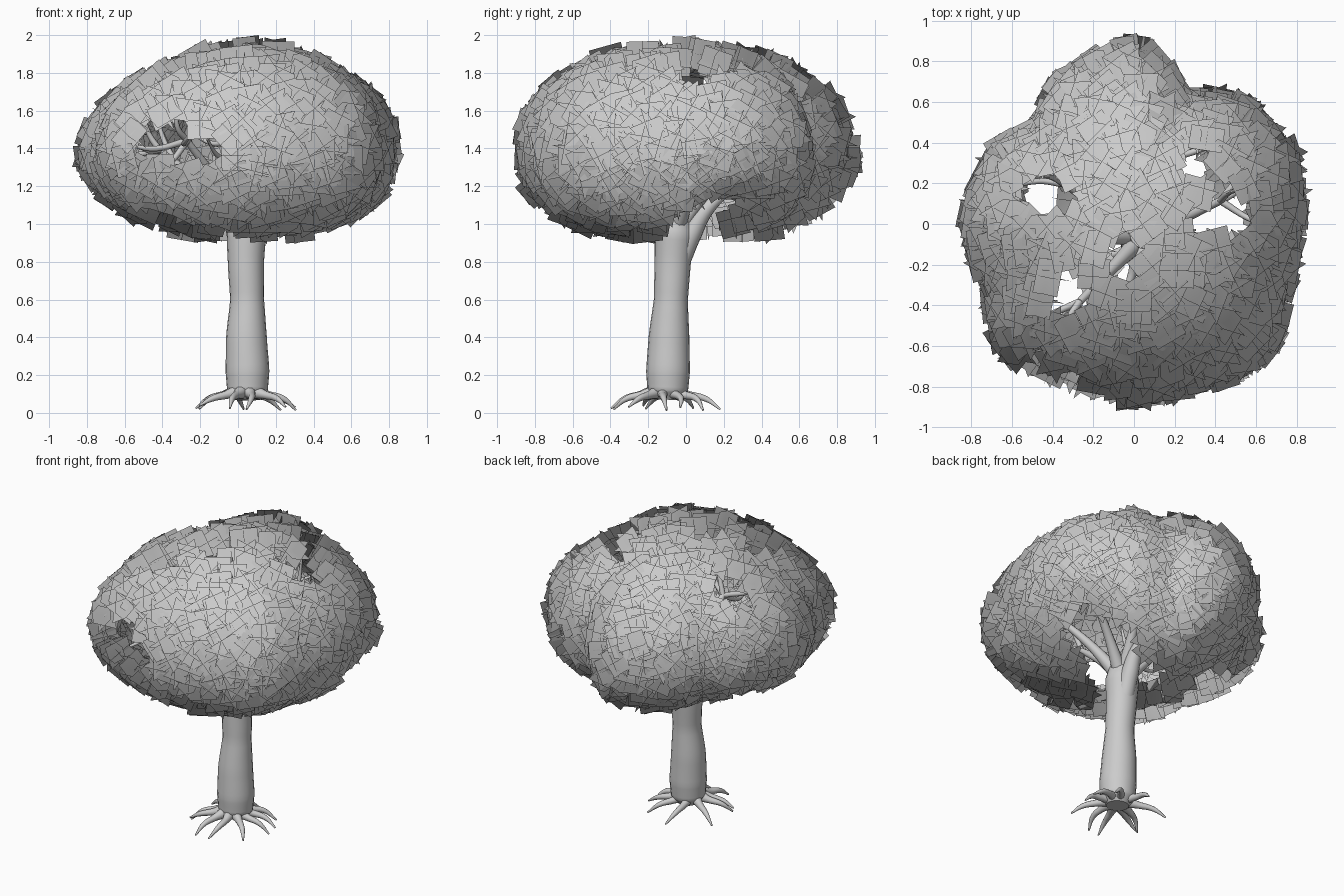
import bpy, bmesh, math, random
from mathutils import Vector, Quaternion

if "Cube" in bpy.data.objects:
    bpy.data.objects.remove(bpy.data.objects["Cube"])

random.seed(7)


def tube(name, pts, sides=3):
    """Smooth tapered tube through (x, y, z, radius) points."""
    cu = bpy.data.curves.new(name, 'CURVE')
    cu.dimensions = '3D'
    cu.bevel_depth = 1.0
    cu.bevel_resolution = sides
    cu.resolution_u = 6
    cu.use_fill_caps = True
    sp = cu.splines.new('BEZIER')
    sp.bezier_points.add(len(pts) - 1)
    for bp, p in zip(sp.bezier_points, pts):
        bp.co = p[:3]
        bp.radius = p[3]
        bp.handle_left_type = bp.handle_right_type = 'AUTO'
    ob = bpy.data.objects.new(name, cu)
    bpy.context.collection.objects.link(ob)
    bpy.ops.object.select_all(action='DESELECT')
    ob.select_set(True)
    bpy.context.view_layer.objects.active = ob
    bpy.ops.object.convert(target='MESH')
    bpy.ops.object.shade_smooth_by_angle(angle=math.radians(60))
    return ob


# Trunk, with one heavy limb leaning to the rear
tube("trunk", [(0.05, -0.10, 0.07, 0.07), (0.05, -0.097, 0.12, 0.108),
               (0.05, -0.095, 0.22, 0.116), (0.045, -0.09, 0.4, 0.108),
               (0.048, -0.08, 0.6, 0.09), (0.042, -0.07, 0.8, 0.096),
               (0.045, -0.06, 0.95, 0.105), (0.05, -0.05, 1.08, 0.07)], 8)
tube("rear_limb", [(0.05, -0.03, 0.82, 0.06), (0.06, 0.03, 0.95, 0.055),
                   (0.07, 0.11, 1.08, 0.04), (0.05, 0.25, 1.2, 0.02)], 5)

# Roots: arch out of the trunk base and dip to the ground
for i in range(10):
    a = 2 * math.pi * i / 10 + random.uniform(-0.12, 0.12)
    reach = random.uniform(0.26, 0.31)
    bend = random.uniform(-0.35, 0.35)
    end = random.uniform(0.012, 0.045)
    pts = []
    for t, z, r in ((0.22, 0.11, 0.035), (0.45, 0.095, 0.022),
                    (0.75, 0.075, 0.016), (1.0, end, 0.005)):
        b = a + bend * t * t
        pts.append((0.04 + reach * t * math.cos(b), -0.12 + reach * t * math.sin(b), z, r))
    tube("root_%d" % (i + 1), pts)

# Crown outline seen from above: radius every 22.5 degrees, starting at +x
OUTLINE = [0.84, 0.88, 0.84, 0.71, 0.91, 0.84, 0.71, 0.81,
           0.85, 0.81, 0.93, 0.91, 0.90, 0.90, 0.94, 0.83]
MID = 1.37


def crown(theta, phi, inset=0.06):
    """Point on the domed crown surface."""
    f = (theta / (2 * math.pi) * 16) % 16
    i, t = int(f), f % 1
    t = t * t * (3 - 2 * t)
    rad = OUTLINE[i] * (1 - t) + OUTLINE[(i + 1) % 16] * t - inset
    deg = math.degrees(theta) % 360
    if phi > 0:
        h = 0.60 - inset
    else:       # the right rear side hangs less deep
        h = 0.47 - inset - 0.2 * math.exp(-((deg - 24) / 22) ** 2)
    c, s = max(math.cos(phi), 0), math.sin(phi)
    h *= 1 - 0.25 * c * max(0, -math.cos(theta))    # flatter towards the left
    rad *= c ** (0.95 if phi > 0 else 0.8)
    return Vector((rad * math.cos(theta), rad * math.sin(theta),
                   MID + h * math.copysign(abs(s) ** 0.92, s)))


# Branches: limbs fanning out to the crown, each with forked twigs
for i, deg in enumerate((15, 60, 95, 150, 190, 235, 275, 320)):
    a = math.radians(deg)
    tip = crown(a, 0.15) * 0.55
    tip.z = 1.34 + 0.05 * (i % 3)
    start = Vector((0.045, -0.06, 0.95))
    mid = start.lerp(tip, 0.45) + Vector((0, 0, 0.03))
    tube("branch_%d" % (i + 1), [(*start, 0.05), (*mid, 0.03), (*tip, 0.018)])
    for k, (da, ph) in enumerate(((-0.3, 0.15), (0.3, 0.25), (0.05, 0.75), (0, -0.3))):
        e = crown(a + da, ph, 0.12)
        m = tip.lerp(e, 0.5) + Vector((random.uniform(-0.04, 0.04),
                                       random.uniform(-0.04, 0.04), -0.04))
        tube("twig_%d_%d" % (i + 1, k + 1), [(*tip, 0.018), (*m, 0.014), (*e, 0.006)], 2)

# Gaps in the crown, seen from above (x, y, radius) and from the front (x, z, radius)
TOP_GAPS = [(-0.46, 0.13, 0.15), (0.30, 0.28, 0.12), (0.45, 0.05, 0.16),
            (-0.30, -0.37, 0.13), (-0.04, -0.2, 0.12)]
FRONT_GAPS = [(-0.40, 1.44, 0.14), (-0.15, 1.40, 0.12)]


def keep(p):
    if any(math.hypot(p.x - x, p.y - y) < g for x, y, g in TOP_GAPS):
        return False
    if p.y < 0 and any(math.hypot(p.x - x, p.z - z) < g for x, z, g in FRONT_GAPS):
        return False
    # open underside around the trunk
    return not (p.z < MID and math.hypot(p.x - 0.045, p.y + 0.03) < 0.28)


# Leaf cards: clusters of three crossed square planes, one lying on the crown surface;
# every card is shaded with the smooth outward normal of the crown
bm = bmesh.new()
normals = []
golden = math.pi * (3 - math.sqrt(5))
N = 640
for i in range(N):
    phi = math.asin(1 - 2 * (i + 0.5) / N)
    th = golden * i + random.uniform(-0.06, 0.06)
    p = crown(th, phi, 0.065 + random.uniform(-0.01, 0.03))
    if not keep(p):
        continue
    du = crown(th + 0.05, phi) - crown(th - 0.05, phi)
    dv = crown(th, min(phi + 0.05, 1.57)) - crown(th, max(phi - 0.05, -1.57))
    nrm = du.cross(dv).normalized()
    tilt = nrm + Vector([random.uniform(-0.15, 0.15) for _ in range(3)])
    rot = tilt.to_track_quat('Z', 'Y') @ Quaternion((0, 0, 1), random.uniform(0, 6.28))
    h = random.uniform(0.075, 0.088)
    ax = [rot @ Vector(v) * h for v in ((1, 0, 0), (0, 1, 0), (0, 0, 1))]
    for u, v in ((0, 1), (1, 2), (2, 0)):
        f = bm.faces.new([bm.verts.new(p + ax[u] * x + ax[v] * y)
                          for x, y in ((-1, -1), (1, -1), (1, 1), (-1, 1))])
        f.smooth = True
        for vert in f.verts:
            out = vert.co - Vector((0, 0, 1.3))
            normals.append((nrm + out.normalized()).normalized())
me = bpy.data.meshes.new("leaf_cards")
bm.to_mesh(me)
bm.free()
me.normals_split_custom_set_from_vertices(normals)
bpy.context.collection.objects.link(bpy.data.objects.new("leaf_cards", me))
